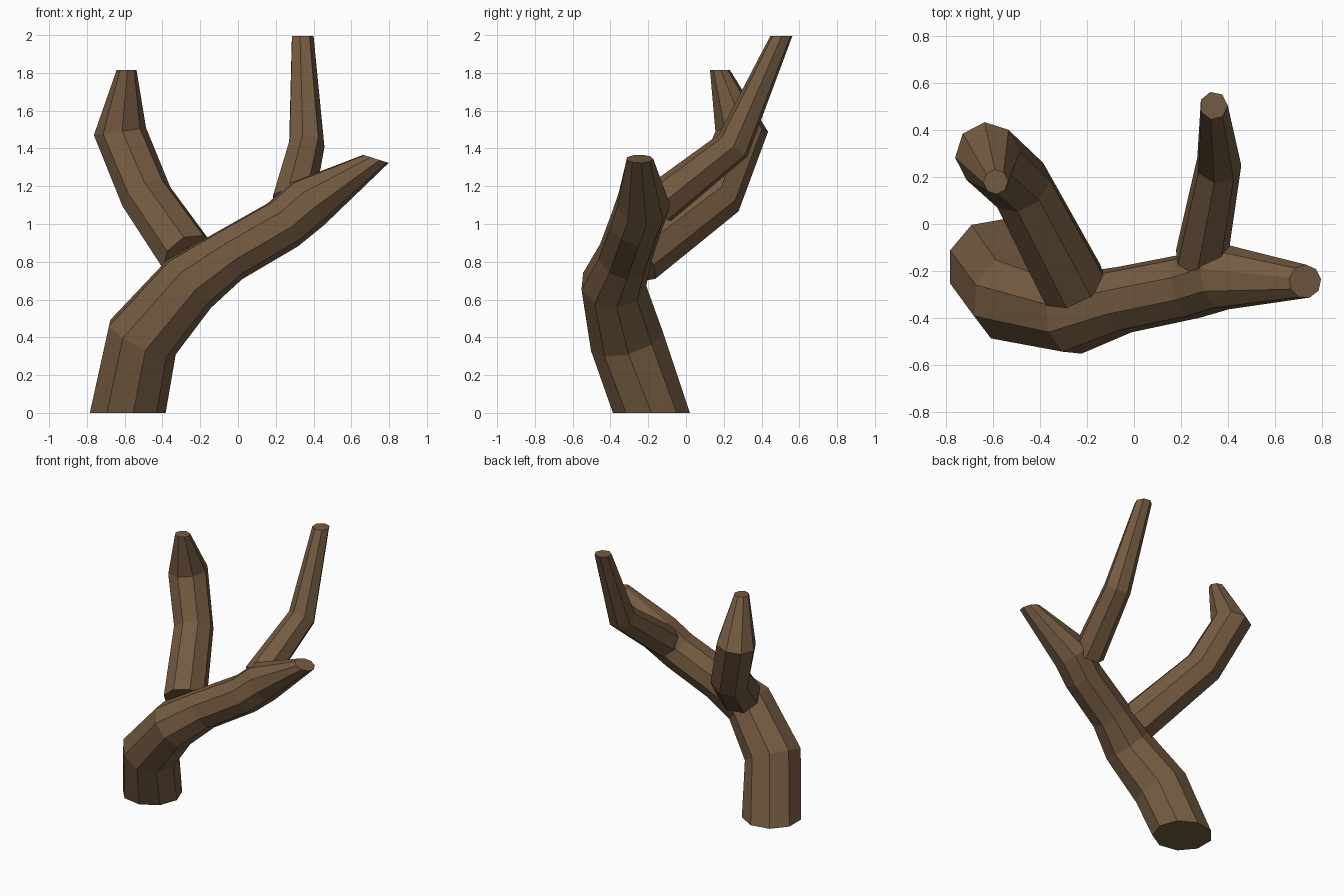
import bpy, bmesh, math
from mathutils import Vector

if "Cube" in bpy.data.objects:
    bpy.data.objects.remove(bpy.data.objects["Cube"])

bark = bpy.data.materials.new("brown bark")
bark.diffuse_color = (0.175, 0.105, 0.053, 1)
bark.use_nodes = True
bark.node_tree.nodes["Principled BSDF"].inputs["Base Color"].default_value = bark.diffuse_color
UP = Vector((0, 0, 1))


def limb(name, rings, sides, start_normal=None, end_normal=UP):
    """Loft a low-poly tapered limb through (x, y, z, radius) rings."""
    pts = [Vector(r[:3]) for r in rings]
    segs = [(b - a).normalized() for a, b in zip(pts, pts[1:])]
    normals = [start_normal or segs[0]]
    normals += [(a + b).normalized() for a, b in zip(segs, segs[1:])]
    normals.append(end_normal.normalized())

    bm = bmesh.new()
    loops, prev, axis = [], UP, Vector((1, 0, 0))
    for p, n, r in zip(pts, normals, rings):
        axis = prev.rotation_difference(n) @ axis   # carry the frame along without twist
        prev = n
        side = n.cross(axis)
        loops.append([bm.verts.new(p + r[3] * (math.cos(a) * axis + math.sin(a) * side))
                      for a in (2 * math.pi * i / sides for i in range(sides))])
    for lo, hi in zip(loops, loops[1:]):
        for i in range(sides):
            j = (i + 1) % sides
            bm.faces.new((lo[i], lo[j], hi[j], hi[i]))
    bm.faces.new(loops[0][::-1])
    bm.faces.new(loops[-1])
    bmesh.ops.recalc_face_normals(bm, faces=bm.faces)
    mesh = bpy.data.meshes.new(name)
    bm.to_mesh(mesh)
    bm.free()
    mesh.materials.append(bark)
    ob = bpy.data.objects.new(name, mesh)
    bpy.context.collection.objects.link(ob)
    return ob


# Leaning main trunk, from the ground to its cut tip
limb("trunk", [(-0.59, -0.183, 0, 0.207), (-0.51, -0.315, 0.395, 0.20),
               (-0.26, -0.385, 0.685, 0.175), (-0.055, -0.325, 0.83, 0.145),
               (0.24, -0.265, 1.0, 0.142), (0.37, -0.225, 1.11, 0.145),
               (0.73, -0.245, 1.345, 0.072)],
     9, start_normal=UP, end_normal=Vector((0.3, 0, 0.95)))

# Thick branch rising to the back left
limb("left_branch", [(-0.26, -0.26, 0.82, 0.15), (-0.485, 0.165, 1.145, 0.138),
                     (-0.625, 0.295, 1.49, 0.14), (-0.59, 0.18, 1.815, 0.053)], 8)

# Thin branch rising to the back right
limb("right_branch", [(0.285, -0.15, 1.10, 0.115), (0.36, 0.25, 1.415, 0.098),
                      (0.34, 0.505, 1.995, 0.06)], 7)
